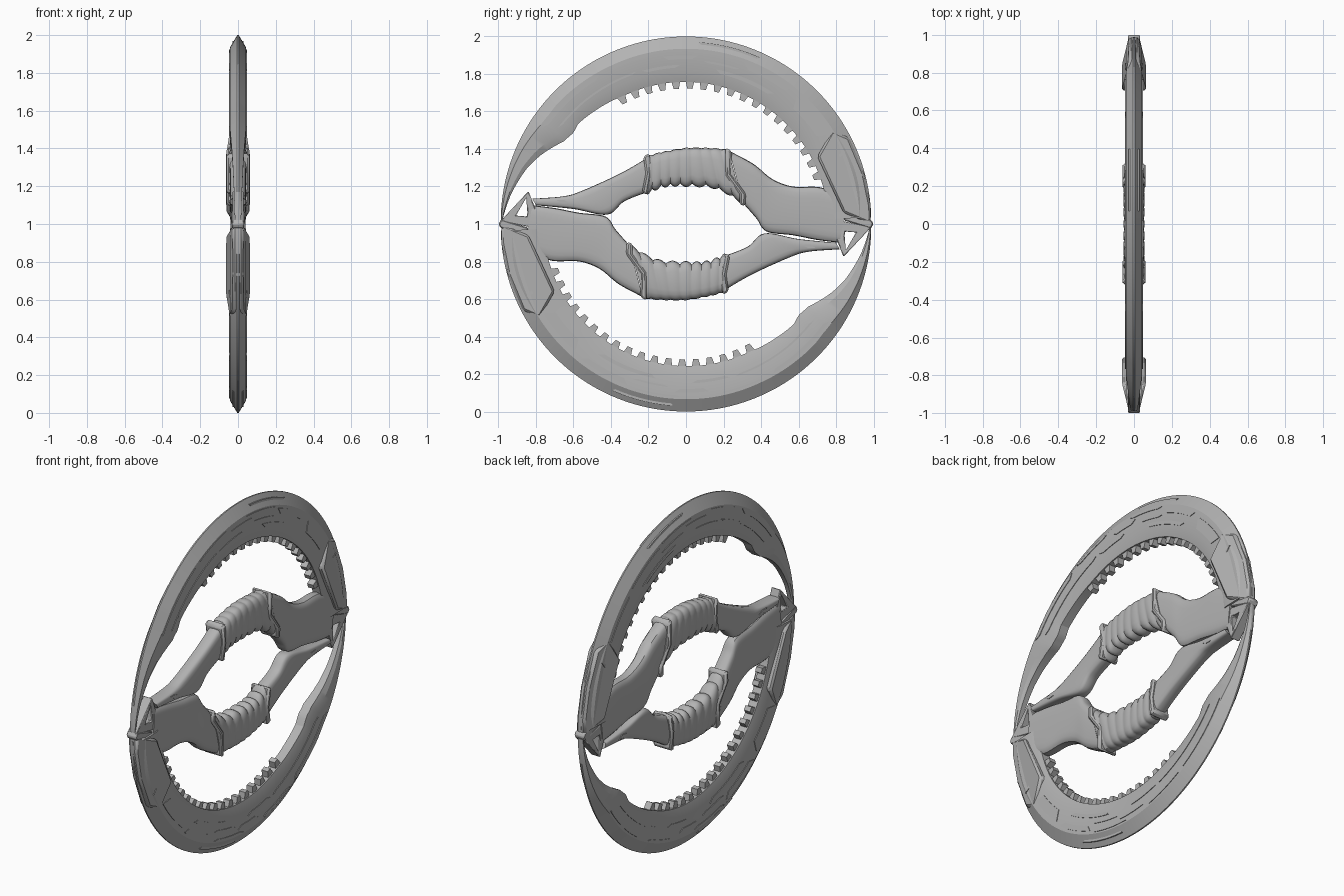
import bpy, bmesh, math
from mathutils import Vector

cube = bpy.data.objects.get("Cube")
if cube:
    bpy.data.objects.remove(cube, do_unlink=True)

grey = bpy.data.materials.new("steel_grey")
grey.use_nodes = True
tone = (0.45, 0.45, 0.45, 1)
grey.diffuse_color = tone
grey.node_tree.nodes["Principled BSDF"].inputs["Base Color"].default_value = tone


def finish(name, bm, bevel=0, angle=35):
    """Make the part and its twin, turned half a circle about the centre."""
    bmesh.ops.recalc_face_normals(bm, faces=bm.faces[:])
    mesh = bpy.data.meshes.new(name)
    bm.to_mesh(mesh)
    bm.free()
    mesh.materials.append(grey)
    ob = bpy.data.objects.new("upper_" + name, mesh)
    bpy.context.collection.objects.link(ob)
    ob.location.z = 1
    bpy.ops.object.select_all(action='DESELECT')
    ob.select_set(True)
    bpy.context.view_layer.objects.active = ob
    bpy.ops.object.shade_smooth_by_angle(angle=math.radians(angle))
    if bevel:
        mod = ob.modifiers.new("chamfer", 'BEVEL')
        mod.width = bevel
        mod.segments = 1
        mod.limit_method = 'ANGLE'
        mod.angle_limit = math.radians(40)
    twin = ob.copy()
    twin.name = "lower_" + name
    twin.rotation_euler.x = math.pi
    bpy.context.collection.objects.link(twin)


def add_prism(bm, pts, thick):
    """Flat outline in y and z, extruded evenly to both sides of x."""
    half = thick if callable(thick) else lambda y, z: thick
    a, b = [[bm.verts.new((s * half(y, z), y, z)) for y, z in pts] for s in (-1, 1)]
    bm.faces.new(a)
    bm.faces.new(b)
    for i in range(len(pts)):
        j = (i + 1) % len(pts)
        bm.faces.new((a[i], a[j], b[j], b[i]))


def plates(name, outlines, thick, bevel=0):
    bm = bmesh.new()
    for pts in outlines:
        add_prism(bm, pts, thick)
    finish(name, bm, bevel, 25)


def skin(bm, rings):
    n = len(rings[0])
    vs = [[bm.verts.new(p) for p in r] for r in rings]
    for r, s in zip(vs, vs[1:]):
        for i in range(n):
            j = (i + 1) % n
            bm.faces.new((r[i], r[j], s[j], s[i]))
    bm.faces.new(vs[0])
    bm.faces.new(vs[-1])


def spline(keys, steps):
    """Smooth curve through the key tuples."""
    keys = [Vector(k) for k in keys]
    out = []
    for i in range(len(keys) - 1):
        p0, p1, p2, p3 = (keys[max(0, min(len(keys) - 1, i + k))] for k in (-1, 0, 1, 2))
        for s in range(steps + (i == len(keys) - 2)):
            t = s / steps
            out.append(0.5 * (2 * p1 + (p2 - p0) * t + (2 * p0 - 5 * p1 + 4 * p2 - p3) * t * t
                              + (3 * p1 - p0 - 3 * p2 + p3) * t ** 3))
    return out


def limb(name, stations, power=0.6, steps=8, ribs=0):
    """Rounded limb; a station is top y, top z, bottom y, bottom z, half thickness."""
    rings = []
    path = spline(stations, steps)
    for i, (ty, tz, by, bz, hx) in enumerate(path):
        top, bot = Vector((ty, tz)), Vector((by, bz))
        if ribs:
            k = abs(math.sin(math.pi * ribs * i / (len(path) - 1)))
            d = (bot - top).normalized()
            bot += d * 0.018 * k
            top -= d * 0.005 * k
            hx += 0.004 * k
        mid, arm = (top + bot) / 2, (top - bot) / 2
        ring = []
        for s in range(20):
            c, sn = math.cos(s * math.tau / 20), math.sin(s * math.tau / 20)
            p = mid + arm * math.copysign(abs(c) ** power, c)
            ring.append((hx * math.copysign(abs(sn) ** power, sn), p.x, p.y))
        rings.append(ring)
    bm = bmesh.new()
    skin(bm, rings)
    finish(name, bm)


def polar(r, deg):
    a = math.radians(deg)
    return r * math.cos(a), r * math.sin(a)


# Crescent blade: sharp outer rim, flat cheeks, inner edge tapering to a tip
inner = [(2, 0.76), (18, 0.757), (60, 0.755), (115, 0.76), (129, 0.775), (137, 0.785), (141, 0.772),
         (146, 0.787), (155, 0.86), (161, 0.90), (170, 0.945), (179, 0.98)]


def inner_radius(deg):
    for (a, r), (b, s) in zip(inner, inner[1:]):
        if deg <= b:
            return r + (s - r) * (deg - a) / (b - a)
    return inner[-1][1]


rings = []
for i in range(119):
    deg = 2 + 1.5 * i
    lo, hi = inner_radius(deg), 0.988 + 0.012 * math.sin(math.radians(deg))
    w = hi - lo
    k = min(1, 0.35 + 0.65 * w / 0.2)
    side = [(hi, 0.004), (hi - 0.27 * w, 0.043 * k), (lo + 0.25 * w, 0.043 * k), (lo, 0.027 * k)]
    section = side + [(r, -x) for r, x in reversed(side)]
    rings.append([(x, *polar(r, deg)) for r, x in section])
bm = bmesh.new()
skin(bm, rings)
finish("blade", bm, angle=20)

# Rack of teeth along the inner edge
teeth = []
for i in range(18):
    a = 20 + 5.7 * i
    teeth.append([polar(0.775, a - 1.9), polar(0.775, a + 1.9), polar(0.722, a + 1.1), polar(0.722, a - 1.1)])
plates("teeth", teeth, 0.02)

# Thin raised panels on the blade cheeks, with slanted ends
panels = []
for a0, a1, r0, r1 in [(120, 146, 0.905, 0.925), (101, 117, 0.915, 0.925), (108, 143, 0.845, 0.855),
                       (86, 98, 0.88, 0.9), (92, 106, 0.835, 0.85), (52, 70, 0.885, 0.915),
                       (56, 79, 0.82, 0.84), (71, 84, 0.865, 0.875), (32, 49, 0.84, 0.9),
                       (72, 89, 0.915, 0.925)]:
    n = 8
    outer_arc = [polar(r1, a0 + (a1 - a0) * i / n) for i in range(n + 1)]
    inner_arc = [polar(r0, a1 - 2 - (a1 - a0 - 4) * i / n) for i in range(n + 1)]
    panels.append(outer_arc + inner_arc)
panels.append([(0.74, 0.33), (0.85, 0.39), (0.79, 0.31)])
plates("panels", panels, 0.0465)
plates("rim_strips", [[polar(0.972, 66 + 2 * i) for i in range(11)]
                      + [polar(0.955, 85 - 2 * i) for i in range(10)]], 0.028)

# Armoured end cap, thinning towards the rim, and its blunt tip
plates("end_cap", [[(0.70, 0.36), (0.84, 0.06), (0.985, 0.0), (0.985, 0.1), (0.95, 0.27),
                    (0.87, 0.46), (0.78, 0.50)]],
       lambda y, z: 0.066 - 0.28 * max(0, math.hypot(y, z) - 0.85), 0.012)
plates("cap_tip", [[(0.85, 0.06), (0.99, 0.02), (1.0, 0.0), (0.985, -0.025), (0.84, 0.02)]], 0.032, 0.006)

# Open bracket beside the cap
outer = [(0.84, -0.175), (0.99, -0.015), (0.76, 0.03), (0.81, -0.1)]
hole = [(0.852, -0.14), (0.907, -0.045), (0.85, -0.04), (0.846, -0.06)]
bm = bmesh.new()
loops = [[bm.verts.new((x, y, z)) for y, z in pts]
         for pts, x in ((outer, -0.03), (outer, 0.03), (hole, 0.03), (hole, -0.03))]
for la, lb in zip(loops, loops[1:] + loops[:1]):
    for i in range(4):
        j = (i + 1) % 4
        bm.faces.new((la[i], la[j], lb[j], lb[i]))
finish("bracket", bm, 0.004)

# Handle: broad hub, ribbed grip and slim arm
limb("hub", [(0.86, 0.14, 0.82, -0.10, 0.036), (0.72, 0.195, 0.70, -0.085, 0.038),
             (0.57, 0.20, 0.57, -0.06, 0.04), (0.46, 0.24, 0.43, -0.04, 0.042),
             (0.36, 0.32, 0.375, 0.03, 0.046), (0.23, 0.39, 0.305, 0.11, 0.048)], 0.5)
limb("grip", [(0.225, 0.395, 0.30, 0.12, 0.05), (0.12, 0.402, 0.16, 0.20, 0.052),
              (0.0, 0.402, 0.0, 0.215, 0.052), (-0.12, 0.382, -0.12, 0.21, 0.052),
              (-0.205, 0.36, -0.215, 0.17, 0.05)], 0.65, 18, 9)
limb("arm", [(-0.2, 0.357, -0.215, 0.167, 0.045), (-0.35, 0.27, -0.33, 0.12, 0.043),
             (-0.56, 0.175, -0.42, 0.05, 0.043), (-0.66, 0.147, -0.60, 0.08, 0.043),
             (-0.82, 0.135, -0.80, 0.10, 0.04)], 0.5)
plates("collars", [[(0.21, 0.408), (0.245, 0.388), (0.24, 0.27), (0.32, 0.16), (0.315, 0.095),
                    (0.285, 0.105), (0.285, 0.16), (0.21, 0.26)],
                   [(-0.195, 0.378), (-0.228, 0.36), (-0.215, 0.27), (-0.235, 0.17),
                    (-0.205, 0.155), (-0.185, 0.26)]], 0.06, 0.01)

# Small rivet plate where the arm meets the hub
plates("arm_plate", [[(-0.69, 0.128), (-0.65, 0.128), (-0.62, 0.112), (-0.66, 0.108)]], 0.046)
